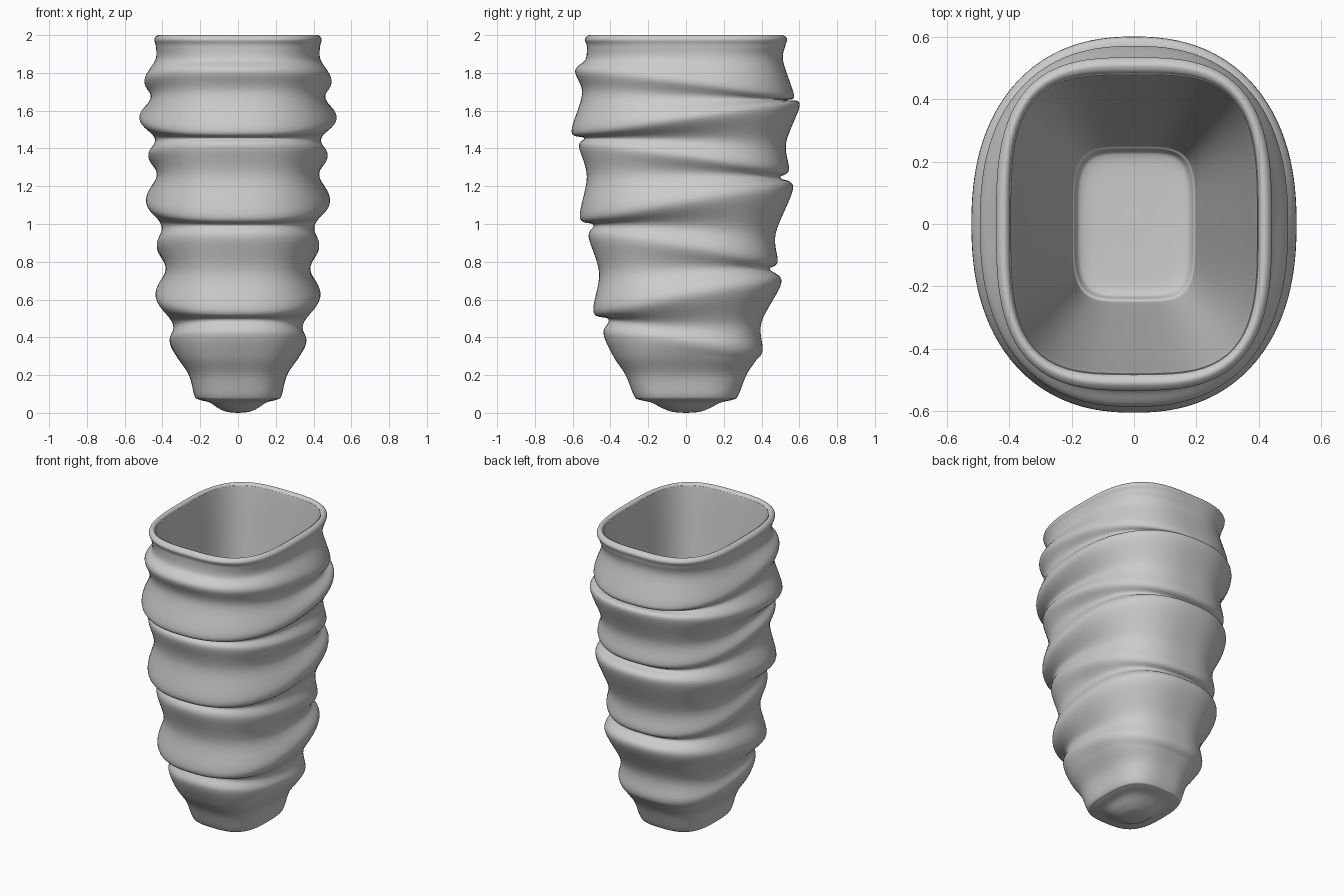
import bpy, bmesh, math

# Symmetric stations: z, half width x, half width y, squareness
BASE = [(0.0, 0.004, 0.004, 2.2), (0.006, 0.06, 0.075, 2.2), (0.025, 0.105, 0.125, 2.4),
        (0.055, 0.15, 0.185, 2.8), (0.07, 0.205, 0.25, 3), (0.09, 0.23, 0.275, 3),
        (0.2, 0.26, 0.32, 2.9)]
RIM_AND_INSIDE = [(1.94, 0.435, 0.525, 2.9), (1.975, 0.443, 0.535, 3), (1.995, 0.432, 0.522, 3.1),
                  (2.0, 0.415, 0.505, 3.2), (1.985, 0.40, 0.485, 3.4), (1.94, 0.39, 0.473, 3.5),
                  (1.5, 0.35, 0.425, 3.5), (0.9, 0.285, 0.35, 3.8), (0.25, 0.21, 0.265, 4.2),
                  (0.15, 0.19, 0.24, 4.4), (0.12, 0.16, 0.21, 4.2), (0.115, 0.08, 0.1, 3),
                  (0.115, 0.004, 0.004, 2.2)]
# Slanted folds: front z, front r, side z, side r, back z, back r, squareness
FOLDS = [
    (0.30, 0.385, 0.30, 0.325, 0.27, 0.365, 2.7),
    (0.42, 0.437, 0.38, 0.362, 0.33, 0.405, 2.5),
    (0.495, 0.41, 0.47, 0.345, 0.48, 0.40, 2.6),
    (0.535, 0.49, 0.62, 0.436, 0.69, 0.505, 2.4),
    (0.74, 0.46, 0.76, 0.383, 0.76, 0.445, 2.6),
    (0.93, 0.515, 0.88, 0.43, 0.80, 0.485, 2.4),
    (0.995, 0.49, 0.99, 0.405, 0.95, 0.475, 2.6),
    (1.035, 0.562, 1.12, 0.487, 1.19, 0.567, 2.35),
    (1.25, 0.525, 1.26, 0.43, 1.245, 0.50, 2.6),
    (1.41, 0.566, 1.36, 0.475, 1.285, 0.545, 2.4),
    (1.455, 0.54, 1.45, 0.44, 1.43, 0.53, 2.6),
    (1.49, 0.606, 1.56, 0.522, 1.63, 0.602, 2.3),
    (1.69, 0.55, 1.67, 0.462, 1.657, 0.54, 2.5),
    (1.81, 0.587, 1.76, 0.495, 1.68, 0.572, 2.4),
    (1.87, 0.533, 1.87, 0.437, 1.86, 0.515, 2.7),
]
SEGMENTS, STEPS = 112, 8


def expand(row):
    z, rx, ry, n = row
    return (z, ry, z, rx, z, ry, n)


def smooth(a, b, c, d, t):
    return [0.5 * (2*q + (r-p)*t + (2*p - 5*q + 4*r - s)*t*t + (3*q - p - 3*r + s)*t**3)
            for p, q, r, s in zip(a, b, c, d)]


def section(bm, row):
    zf, rf, zs, rs, zb, rb, n = row
    rs, rf, rb, n = max(rs, .003), max(rf, .003), max(rb, .003), max(n, 2)
    ring = []
    for i in range(SEGMENTS):
        a = 2 * math.pi * i / SEGMENTS
        ca, sa = math.cos(a), math.sin(a)
        ry = rb if sa > 0 else rf
        r = (abs(ca / rs)**n + abs(sa / ry)**n) ** (-1 / n)
        c = r * sa / ry
        z = zs + (zb - zf) / 2 * c + ((zb + zf) / 2 - zs) * c * c
        ring.append(bm.verts.new((r * ca, r * sa, max(z, 0))))
    return ring


# Folded vase: one continuous skin from underside, over the rim, to the inner floor
keys = [expand(r) for r in BASE] + FOLDS + [expand(r) for r in RIM_AND_INSIDE]
bm = bmesh.new()
rings = []
for i in range(len(keys) - 1):
    a, d = keys[max(i - 1, 0)], keys[min(i + 2, len(keys) - 1)]
    for k in range(STEPS):
        rings.append(section(bm, smooth(a, keys[i], keys[i + 1], d, k / STEPS)))
rings.append(section(bm, keys[-1]))
for lo, hi in zip(rings, rings[1:]):
    for i in range(SEGMENTS):
        j = (i + 1) % SEGMENTS
        bm.faces.new((lo[i], lo[j], hi[j], hi[i]))
bm.faces.new(rings[0][::-1])
bm.faces.new(rings[-1])
for f in bm.faces:
    f.smooth = True
mesh = bpy.data.meshes.new("folded_vase")
bm.to_mesh(mesh)
bm.free()
vase = bpy.data.objects.new("folded_vase", mesh)
bpy.context.collection.objects.link(vase)
